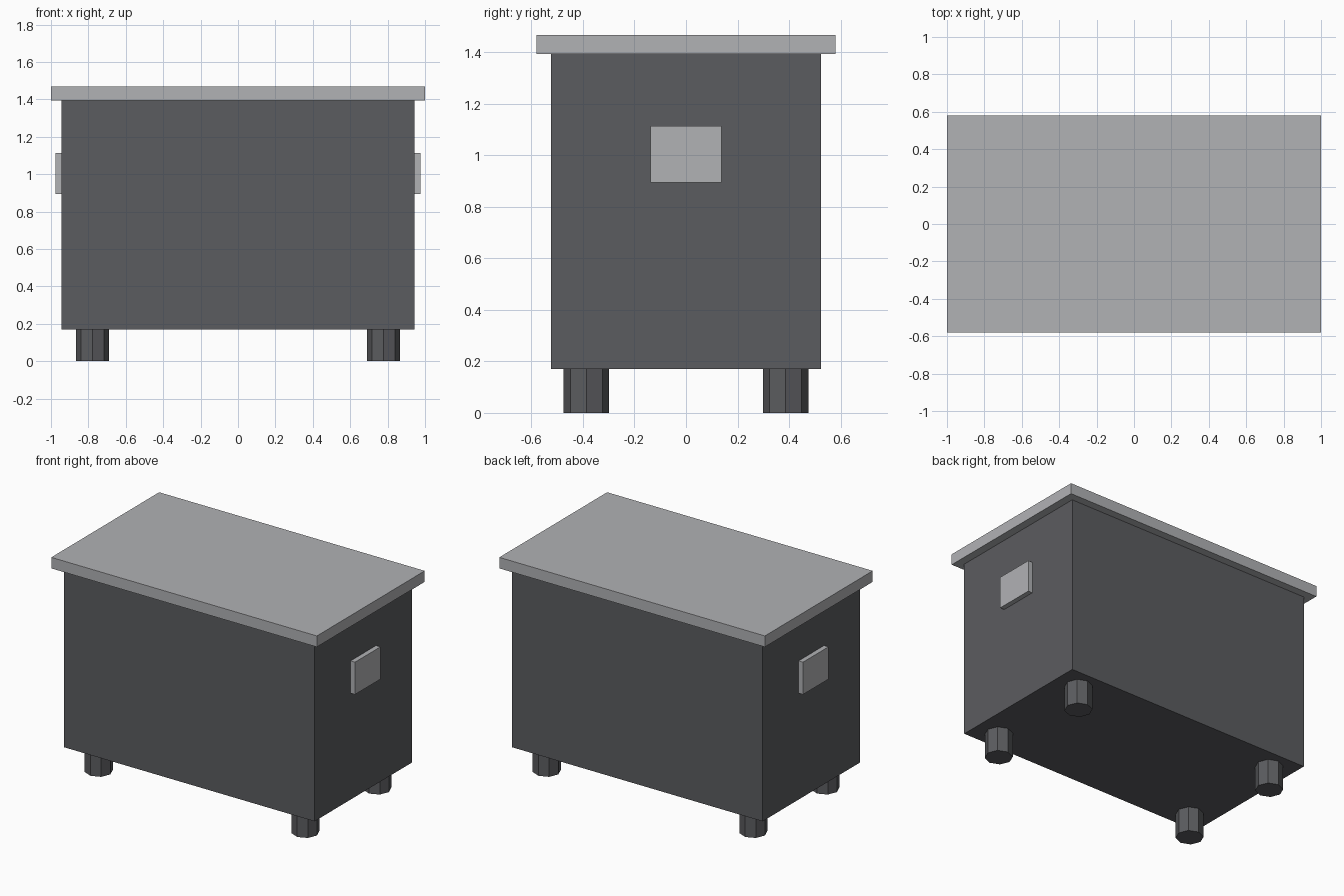
import bpy

cube = bpy.data.objects.get("Cube")
if cube:
    bpy.data.objects.remove(cube, do_unlink=True)


def make_material(name, rgb):
    mat = bpy.data.materials.new(name)
    mat.use_nodes = True
    color = (*rgb, 1.0)
    mat.diffuse_color = color
    mat.node_tree.nodes["Principled BSDF"].inputs["Base Color"].default_value = color
    return mat


dark_grey = make_material("dark grey", (0.105, 0.107, 0.115))
light_grey = make_material("light grey", (0.44, 0.445, 0.46))


def box(name, low, high, mat):
    center = [(a + b) / 2 for a, b in zip(low, high)]
    bpy.ops.mesh.primitive_cube_add(size=1, location=center)
    obj = bpy.context.object
    obj.name = name
    obj.scale = [b - a for a, b in zip(low, high)]
    bpy.ops.object.transform_apply(location=False, rotation=False, scale=True)
    obj.data.materials.append(mat)
    return obj


leg_height, body_top, lid_top = 0.17, 1.393, 1.468
body_x, body_y = 0.944, 0.525

# Main container and overhanging lid
box("body", (-body_x, -body_y, leg_height), (body_x, body_y, body_top), dark_grey)
box("lid", (-1, -0.58, body_top), (1, 0.58, lid_top), light_grey)

# Side handles, slightly embedded in the body
for side, sx in (("right", -1), ("left", 1)):
    inner, outer = sorted((sx * 0.91, sx * 0.977))
    box(f"{side}_handle", (inner, -0.137, 0.894), (outer, 0.137, 1.114), light_grey)

# Octagonal legs
for side, sx in (("right", -1), ("left", 1)):
    for end, sy in (("front", -1), ("back", 1)):
        bpy.ops.mesh.primitive_cylinder_add(
            vertices=8, radius=0.088, depth=leg_height,
            location=(sx * 0.778, sy * 0.387, leg_height / 2))
        leg = bpy.context.object
        leg.name = f"{end}_{side}_leg"
        leg.data.materials.append(dark_grey)
